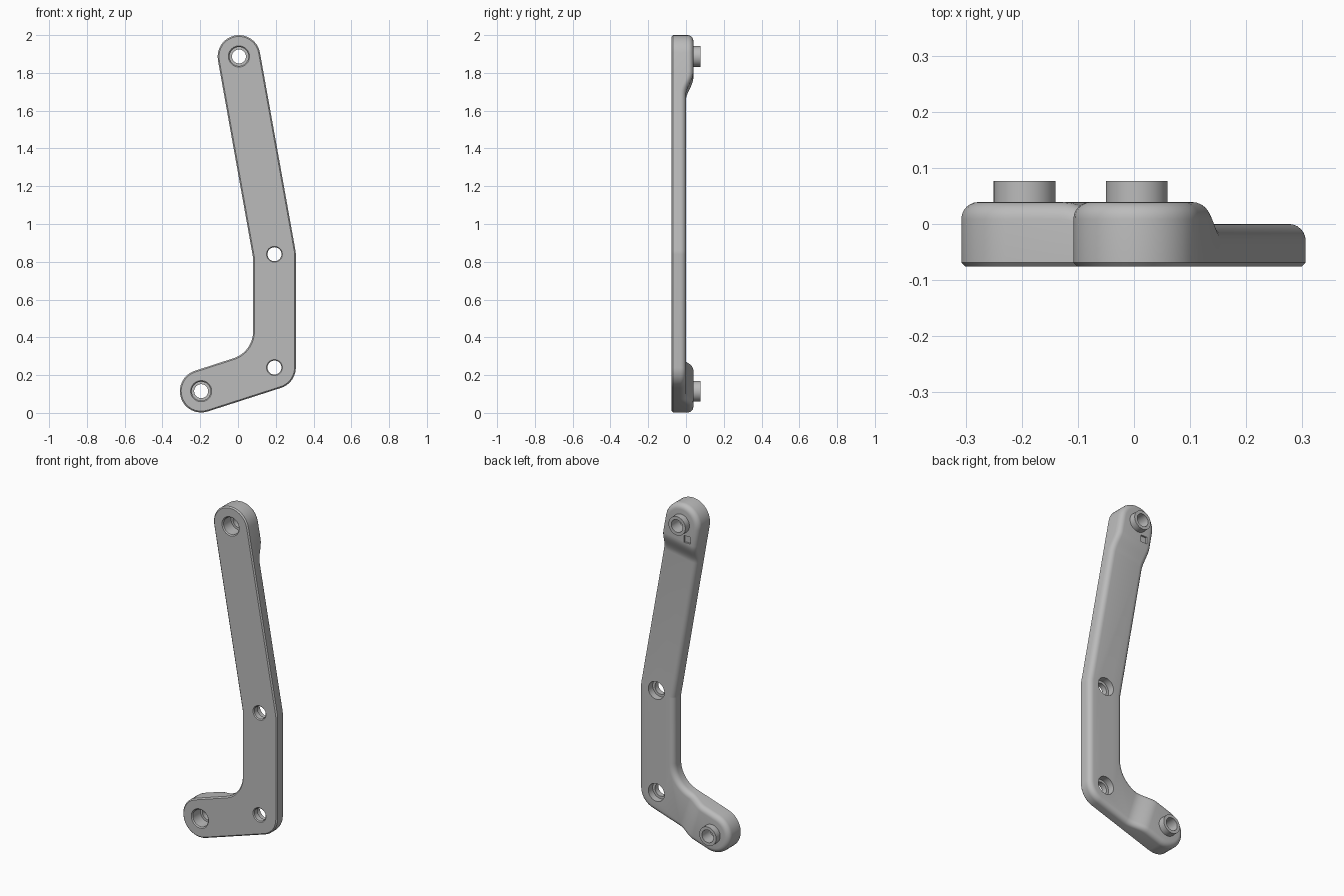
import bpy, bmesh
from math import acos, atan2, cos, sin, pi, tau
from mathutils import Vector

cube = bpy.data.objects.get("Cube")
if cube:
    bpy.data.objects.remove(cube, do_unlink=True)

grey = bpy.data.materials.new("satin_grey")
grey.use_nodes = True
colour = (0.5, 0.5, 0.5, 1)
grey.diffuse_color = colour
grey.node_tree.nodes["Principled BSDF"].inputs["Base Color"].default_value = colour

FRONT, BACK, LIFT, R = -0.076, 0.0, 0.039, 0.113
TOP = Vector((0.005, 1.887))
FOOT = Vector((-0.195, 0.115))
BEND = Vector((0.193, 0.84))
CORNER = Vector((0.193, 0.24))

# Tangent circles of the outline, anticlockwise; a negative radius is a concave corner
CIRCLES = [(TOP, R), (Vector((0.07, 0.82)), -0.01), (Vector((-0.07, 0.432)), -0.15),
           (FOOT, R), (CORNER, R), (BEND, R)]
STEPS = 16


def outline(inset):
    """Rounded outline, moved inward by the inset."""
    circles = [(c, r - inset) for c, r in CIRCLES]
    normals = []
    for i, (c, r) in enumerate(circles):
        c2, r2 = circles[(i + 1) % len(circles)]
        d = c2 - c
        normals.append(atan2(d.y, d.x) - acos((r - r2) / d.length))
    points = []
    for i, (c, r) in enumerate(circles):
        turn = normals[i] - normals[i - 1]
        turn = turn % tau if r > 0 else -((-turn) % tau)
        for k in range(STEPS + 1):
            a = normals[i - 1] + turn * k / STEPS
            points.append(c + r * Vector((cos(a), sin(a))))
    return points


def loft(bm, rings, closed=False):
    """Join rings of points with quads, then cap the ends or close the loop."""
    loops = [[bm.verts.new(p) for p in ring] for ring in rings]
    pairs = list(zip(loops, loops[1:]))
    if closed:
        pairs.append((loops[-1], loops[0]))
    for a, b in pairs:
        for i in range(len(a)):
            j = (i + 1) % len(a)
            bm.faces.new((a[i], a[j], b[j], b[i]))
    if not closed:
        bm.faces.new(loops[0][::-1])
        bm.faces.new(loops[-1])


def finish(bm, name):
    bmesh.ops.recalc_face_normals(bm, faces=bm.faces)
    mesh = bpy.data.meshes.new(name)
    bm.to_mesh(mesh)
    bm.free()
    mesh.materials.append(grey)
    ob = bpy.data.objects.new(name, mesh)
    bpy.context.collection.objects.link(ob)
    return ob


def turned(name, centre, profile, closed=False):
    """Solid turned about the y axis from (radius, y) pairs."""
    bm = bmesh.new()
    rings = [[(centre.x + r * cos(tau * k / 48), y, centre.y + r * sin(tau * k / 48))
              for k in range(48)] for r, y in profile]
    loft(bm, rings, closed)
    return finish(bm, name)


def shade(ob):
    bpy.ops.object.select_all(action='DESELECT')
    ob.select_set(True)
    bpy.context.view_layer.objects.active = ob
    bpy.ops.object.shade_smooth_by_angle(angle=pi / 7)


# Bracket plate: small front chamfer, rounded back edge
FILLET = 0.03
section = [(0.007, FRONT), (0, FRONT + 0.007), (0, BACK - FILLET)]
for k in range(1, 7):
    a = pi / 2 * k / 6
    section.append((FILLET * (1 - cos(a)), BACK - FILLET * (1 - sin(a))))
bm = bmesh.new()
loft(bm, [[(p.x, y, p.y) for p in outline(inset)] for inset, y in section])

# Thickened ends, blending smoothly into the thinner arm
ENDS = [(TOP, (BEND - TOP).normalized()), (FOOT, (CORNER - FOOT).normalized())]
START, END, CUTS = 0.1, 0.22, 10
for c, d in ENDS:
    for k in range(CUTS + 1):
        p = c + d * (START + (END - START) * k / CUTS)
        bmesh.ops.bisect_plane(bm, geom=bm.verts[:] + bm.edges[:] + bm.faces[:],
                               plane_co=(p.x, 0, p.y), plane_no=(d.x, 0, d.y))
for v in bm.verts:
    if v.co.y > BACK - FILLET - 0.001:
        for c, d in ENDS:
            s = (Vector((v.co.x, v.co.z)) - c).dot(d)
            t = min(max((END - s) / (END - START), 0), 1)
            v.co.y += LIFT * t * t * (3 - 2 * t)
plate = finish(bm, "bracket_plate")

# Cutters: stepped end bores, counterbored arm holes, small square pocket
BORE, HOLE = 0.05, 0.037
cutters = []
for c in (TOP, FOOT):
    cutters.append(turned("bore_cutter", c, [
        (BORE + 0.012, FRONT - 0.006), (BORE, FRONT + 0.006),
        (BORE, 0), (HOLE, 0), (HOLE, 0.1)]))
for c in (BEND, CORNER):
    cutters.append(turned("hole_cutter", c, [
        (HOLE + 0.01, FRONT - 0.005), (HOLE, FRONT + 0.005),
        (HOLE, -0.04), (0.052, -0.04), (0.052, 0.05)]))
bm = bmesh.new()
bmesh.ops.create_cube(bm, size=0.04)
bmesh.ops.translate(bm, verts=bm.verts, vec=(-0.035, LIFT + 0.01, TOP.y - 0.085))
cutters.append(finish(bm, "pocket_cutter"))

bpy.context.view_layer.objects.active = plate
for cutter in cutters:
    cutter.hide_render = True
    mod = plate.modifiers.new("cut", 'BOOLEAN')
    mod.operation = 'DIFFERENCE'
    mod.solver = 'EXACT'
    mod.object = cutter
    bpy.ops.object.modifier_apply(modifier=mod.name)
    bpy.data.objects.remove(cutter, do_unlink=True)
shade(plate)

# Hollow locating bosses on the back of both ends
for name, c in (("upper_boss", TOP), ("lower_boss", FOOT)):
    shade(turned(name, c, [(HOLE, 0.03), (0.055, 0.03), (0.055, 0.077), (HOLE, 0.077)], True))
